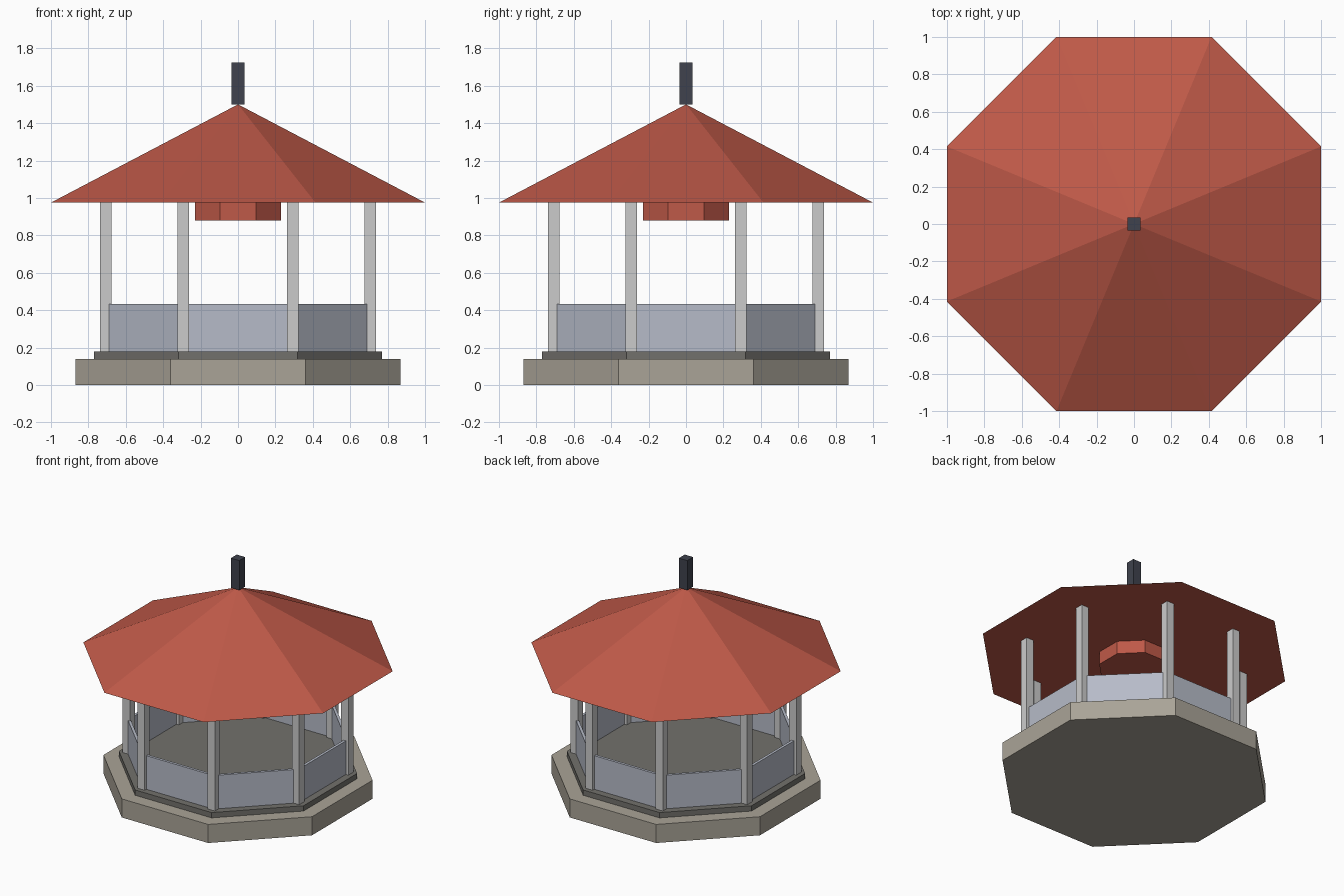
import bpy
from math import cos, sin, pi

if "Cube" in bpy.data.objects:
    bpy.data.objects.remove(bpy.data.objects["Cube"])

C = cos(pi / 8)  # apothem / circumradius of an octagon


def material(name, rgb):
    m = bpy.data.materials.new(name)
    m.diffuse_color = (*rgb, 1)
    m.use_nodes = True
    m.node_tree.nodes["Principled BSDF"].inputs["Base Color"].default_value = m.diffuse_color
    return m


def finish(name, mat):
    ob = bpy.context.object
    ob.name = name
    if mat:
        ob.data.materials.append(mat)
    return ob


def octagon(name, apothem, z0, z1, mat, top=None):
    """Eight-sided prism (or cone) with flat sides facing the axes."""
    top = apothem if top is None else top
    bpy.ops.mesh.primitive_cone_add(
        vertices=8, radius1=apothem / C, radius2=top / C, depth=z1 - z0,
        location=(0, 0, (z0 + z1) / 2), rotation=(0, 0, pi / 8))
    bpy.ops.object.transform_apply(location=False, rotation=True, scale=False)
    return finish(name, mat)


def box(name, x, y, z0, z1, sx, sy, mat=None, turn=0):
    bpy.ops.mesh.primitive_cube_add(size=1, location=(x, y, (z0 + z1) / 2),
                                    rotation=(0, 0, turn))
    bpy.context.object.scale = (sx, sy, z1 - z0)
    bpy.ops.object.transform_apply(location=False, rotation=False, scale=True)
    return finish(name, mat)


stone = material("stone", (0.40, 0.37, 0.31))
floor_mat = material("dark_stone", (0.17, 0.165, 0.15))
panel_mat = material("blue_grey", (0.47, 0.50, 0.58))
red = material("red_roof", (0.52, 0.10, 0.065))
dark = material("dark_metal", (0.05, 0.055, 0.075))

# Stepped base
octagon("base", 0.87, 0, 0.14, stone)
octagon("floor_step", 0.77, 0.14, 0.18, floor_mat)

# Posts on the corners, low wall panels between them
R = 0.765
for i in range(8):
    a = pi / 8 + i * pi / 4
    box(f"post_{i + 1}", R * cos(a), R * sin(a), 0.18, 0.975, 0.06, 0.06)
    b = i * pi / 4
    box(f"wall_panel_{i + 1}", R * C * cos(b), R * C * sin(b), 0.18, 0.433,
        0.02, 0.527, panel_mat, b)

# Roof, hub under it and finial on top
octagon("roof", 1.0, 0.975, 1.5, red, top=0)
octagon("roof_hub", 0.23, 0.878, 0.985, red)
box("finial", 0, 0, 1.5, 1.723, 0.07, 0.07, dark)
